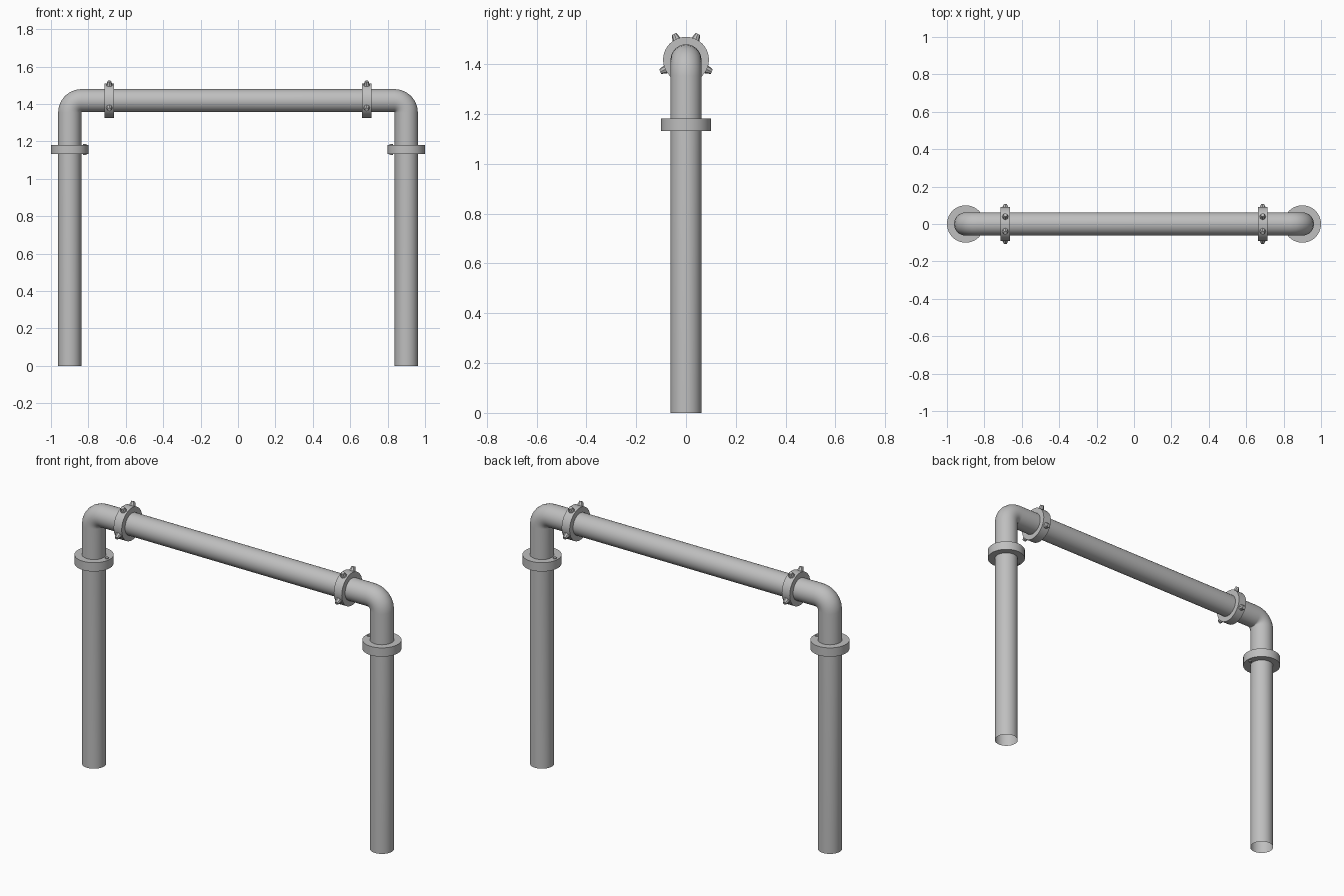
import bpy, bmesh, math
from mathutils import Vector, Matrix

cube = bpy.data.objects.get("Cube")
if cube:
    bpy.data.objects.remove(cube, do_unlink=True)

PIPE_R = 0.062
LEG_X = 0.9
BAR_Z = 1.418
BEND = 0.064

steel = bpy.data.materials.new("grey_steel")
steel.use_nodes = True
GREY = (0.52, 0.52, 0.52, 1)
steel.diffuse_color = GREY
steel.node_tree.nodes["Principled BSDF"].inputs["Base Color"].default_value = GREY


def finish(name, bm, matrix=None, angle=35):
    bmesh.ops.recalc_face_normals(bm, faces=bm.faces)
    if matrix:
        bm.transform(matrix)
    mesh = bpy.data.meshes.new(name)
    bm.to_mesh(mesh)
    bm.free()
    mesh.materials.append(steel)
    obj = bpy.data.objects.new(name, mesh)
    bpy.context.collection.objects.link(obj)
    bpy.ops.object.select_all(action="DESELECT")
    obj.select_set(True)
    bpy.context.view_layer.objects.active = obj
    bpy.ops.object.shade_smooth_by_angle(angle=math.radians(angle))
    return obj


def bridge(bm, rings, closed=False):
    count = len(rings[0])
    pairs = list(zip(rings, rings[1:]))
    if closed:
        pairs.append((rings[-1], rings[0]))
    for a, b in pairs:
        for i in range(count):
            j = (i + 1) % count
            bm.faces.new((a[i], a[j], b[j], b[i]))


def pipe(name, path, sides=32):
    """Open tube along (x, z, tangent angle) stations."""
    bm = bmesh.new()
    rings = []
    for x, z, t in path:
        normal = Vector((-math.sin(t), 0, math.cos(t)))
        ring = []
        for i in range(sides):
            a = math.tau * i / sides
            offset = normal * math.cos(a) + Vector((0, math.sin(a), 0))
            ring.append(bm.verts.new(Vector((x, 0, z)) + offset * PIPE_R))
        rings.append(ring)
    bridge(bm, rings)
    return finish(name, bm)


def ring_mesh(outer, inner, half, sides=40):
    """Flat-sided ring about the local z axis."""
    bm = bmesh.new()
    profile = [(inner, -half), (outer, -half), (outer, half), (inner, half)]
    rings = [[bm.verts.new((r * math.cos(math.tau * i / sides),
                            r * math.sin(math.tau * i / sides), z))
              for i in range(sides)] for r, z in profile]
    bridge(bm, rings, closed=True)
    return bm


def add_lug(bm, angle, radius):
    """Tapered grip standing out from the clamp rim."""
    turn = Matrix.Rotation(angle, 4, "Z")
    place = turn @ Matrix.Translation((radius, 0, 0)) @ Matrix.Rotation(math.pi / 2, 4, "Y")
    new = bmesh.ops.create_cone(bm, cap_ends=True, segments=8, radius1=0.021,
                                radius2=0.010, depth=0.036, matrix=place)
    return new["verts"]


# Legs, elbows and crossbar in one bent tube
corner = []
STEPS = 6
for i in range(STEPS + 1):
    t = math.pi / 2 * (1 - i / STEPS)
    corner.append((-LEG_X + BEND - BEND * math.sin(t),
                   BAR_Z - BEND + BEND * math.cos(t), t))
path = [(-LEG_X, 0, math.pi / 2)] + corner
path += [(-x, z, -t) for x, z, t in reversed(path)]
pipe("bent_pipe_frame", path)

for side, label in ((1, "left"), (-1, "right")):
    # Collar around each leg
    finish(label + "_leg_collar", ring_mesh(0.1, PIPE_R - 0.004, 0.025),
           Matrix.Translation((side * LEG_X, 0, 1.157)))

    # Small pin on the inner edge of the collar
    bm = bmesh.new()
    bmesh.ops.create_cone(bm, cap_ends=True, segments=8, radius1=0.010,
                          radius2=0.010, depth=0.060)
    finish(label + "_collar_pin", bm,
           Matrix.Translation((side * (LEG_X - 0.08), 0, 1.157)))

    # Clamp with four grips on the crossbar
    bm = ring_mesh(0.092, PIPE_R - 0.004, 0.025)
    for degrees in (-25, 65, 115, 205):
        add_lug(bm, math.radians(degrees), 0.096)
    stand = Matrix(((0, 0, 1, 0), (1, 0, 0, 0), (0, 1, 0, 0), (0, 0, 0, 1)))
    finish(label + "_bar_clamp", bm,
           Matrix.Translation((side * 0.688, 0, BAR_Z)) @ stand)
